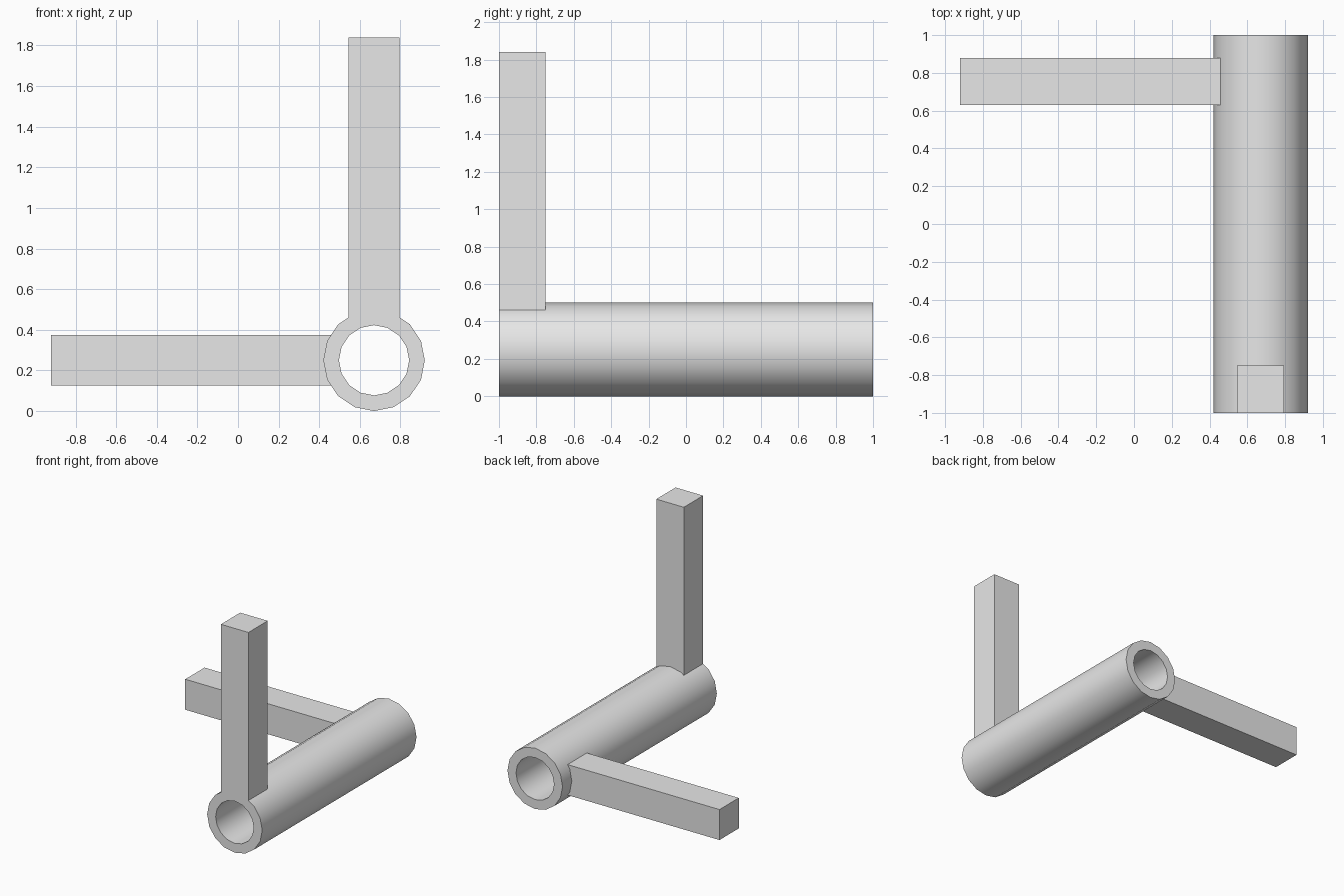
import bpy
import bmesh
import math

old = bpy.data.objects.get("Cube")
if old:
    bpy.data.objects.remove(old, do_unlink=True)

GREY = (0.8, 0.8, 0.8, 1.0)
AXIS_X, AXIS_Z = 0.67, 0.25
OUTER, BORE, SIDES = 0.25, 0.173, 16

grey = bpy.data.materials.new("light grey")
grey.use_nodes = True
grey.diffuse_color = GREY
grey.node_tree.nodes["Principled BSDF"].inputs["Base Color"].default_value = GREY


def add_object(name, bm):
    bmesh.ops.recalc_face_normals(bm, faces=bm.faces)
    mesh = bpy.data.meshes.new(name)
    bm.to_mesh(mesh)
    bm.free()
    mesh.materials.append(grey)
    obj = bpy.data.objects.new(name, mesh)
    bpy.context.collection.objects.link(obj)
    return obj


def tube(name, y0, y1):
    """Hollow pipe along y with flat ring ends."""
    bm = bmesh.new()
    loops = []
    for radius, y in ((OUTER, y0), (OUTER, y1), (BORE, y1), (BORE, y0)):
        loops.append([bm.verts.new((AXIS_X + radius * math.cos(math.tau * i / SIDES), y,
                                    AXIS_Z + radius * math.sin(math.tau * i / SIDES)))
                      for i in range(SIDES)])
    for k, a in enumerate(loops):
        b = loops[(k + 1) % len(loops)]
        for i in range(SIDES):
            j = (i + 1) % SIDES
            bm.faces.new((a[i], a[j], b[j], b[i]))
    return add_object(name, bm)


def bar(name, low, high):
    """Square bar between two opposite corners."""
    bm = bmesh.new()
    bmesh.ops.create_cube(bm, size=1)
    for v in bm.verts:
        v.co = [low[i] if v.co[i] < 0 else high[i] for i in range(3)]
    return add_object(name, bm)


# Hollow hub, smooth around but crisp at the rims
hub = tube("hub_tube", -1, 1)
bpy.ops.object.select_all(action="DESELECT")
hub.select_set(True)
bpy.context.view_layer.objects.active = hub
bpy.ops.object.shade_smooth_by_angle(angle=math.radians(30))

# Bars end inside the tube wall, clear of the bore
bar("upright_bar", (0.545, -1, 0.44), (0.795, -0.75, 1.84))
bar("side_bar", (-0.92, 0.63, 0.125), (0.48, 0.88, 0.375))
